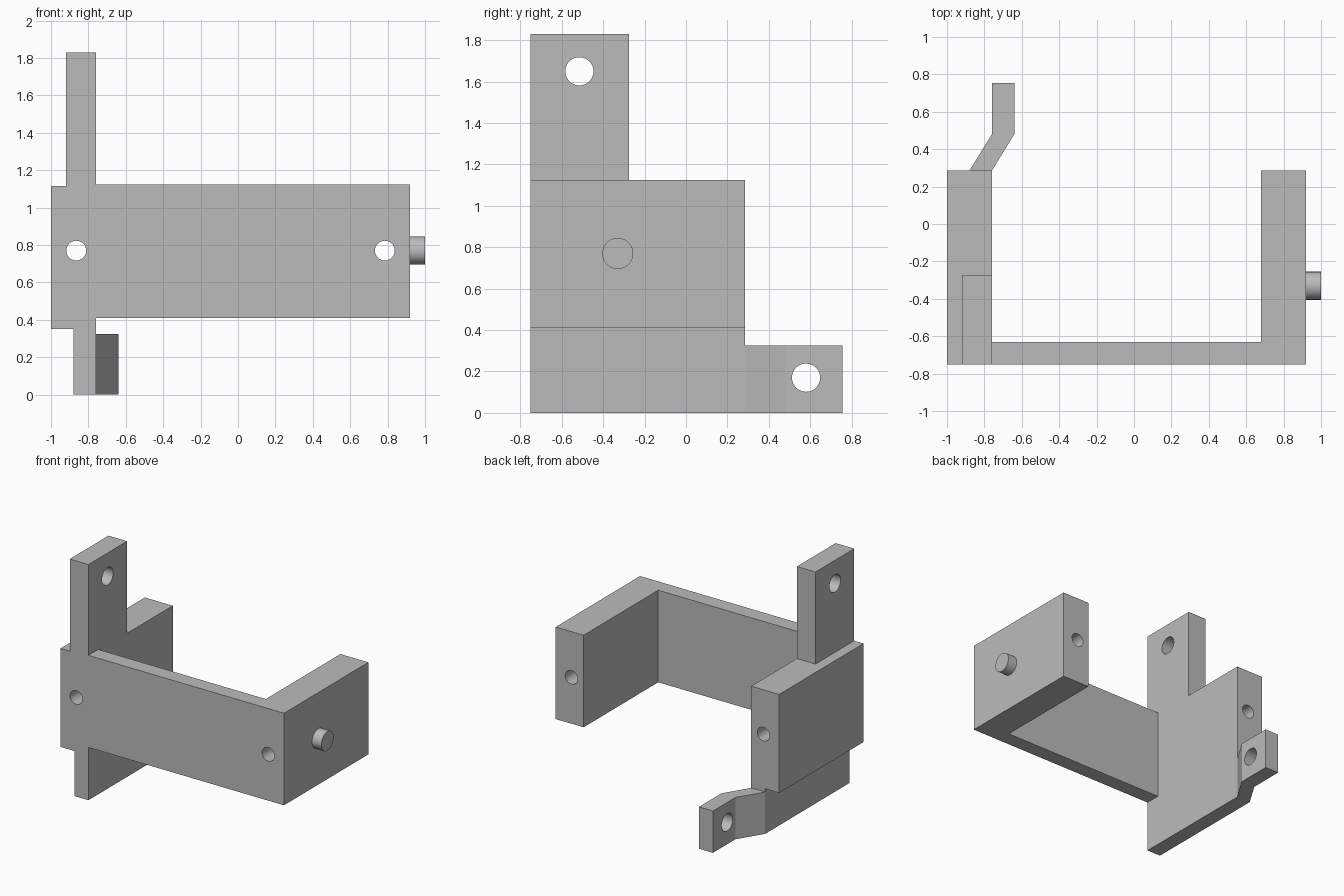
import bpy, bmesh, math
from mathutils import Matrix

default = bpy.data.objects.get("Cube")
if default:
    bpy.data.objects.remove(default, do_unlink=True)

grey = bpy.data.materials.new("plain grey")
grey.use_nodes = True
GREY = (0.5, 0.5, 0.5, 1)
grey.diffuse_color = GREY
grey.node_tree.nodes["Principled BSDF"].inputs["Base Color"].default_value = GREY


def make_object(name, bm):
    bmesh.ops.recalc_face_normals(bm, faces=bm.faces)
    mesh = bpy.data.meshes.new(name)
    bm.to_mesh(mesh)
    bm.free()
    mesh.materials.append(grey)
    obj = bpy.data.objects.new(name, mesh)
    bpy.context.collection.objects.link(obj)
    return obj


def prism(name, outline, bottom, top):
    """Extrude a plan outline upwards."""
    bm = bmesh.new()
    face = bm.faces.new([bm.verts.new((x, y, bottom)) for x, y in outline])
    moved = bmesh.ops.extrude_face_region(bm, geom=[face])["geom"]
    verts = [v for v in moved if isinstance(v, bmesh.types.BMVert)]
    bmesh.ops.translate(bm, verts=verts, vec=(0, 0, top - bottom))
    return make_object(name, bm)


def box(name, x0, x1, y0, y1, z0, z1):
    return prism(name, [(x0, y0), (x1, y0), (x1, y1), (x0, y1)], z0, z1)


def rod(name, axis, centre, radius, length):
    bm = bmesh.new()
    turn = Matrix.Rotation(math.pi / 2, 4, "Y" if axis == "X" else "X")
    bmesh.ops.create_cone(bm, cap_ends=True, segments=48, radius1=radius, radius2=radius,
                          depth=length, matrix=Matrix.Translation(centre) @ turn)
    return make_object(name, bm)


def combine(target, other, operation):
    mod = target.modifiers.new(operation.lower(), "BOOLEAN")
    mod.operation, mod.object, mod.solver = operation, other, "EXACT"
    bpy.context.view_layer.objects.active = target
    bpy.ops.object.modifier_apply(modifier=mod.name)
    bpy.data.objects.remove(other, do_unlink=True)


FRONT, BACK = -0.75, 0.285
INNER = -0.76            # inner face of the right-hand wall

# Front plate and left arm in one L-shaped extrusion
bracket = prism("bracket_body", [(-0.8, FRONT), (0.92, FRONT), (0.92, BACK), (0.68, BACK),
                                 (0.68, -0.63), (-0.8, -0.63)], 0.41, 1.125)

# Thick right block, upright tab and thin lower wall
combine(bracket, box("side_block", -1, INNER, FRONT, BACK, 0.35, 1.115), "UNION")
combine(bracket, box("upper_tab", -0.92, INNER, FRONT, -0.275, 1, 1.83), "UNION")
combine(bracket, box("lower_wall", -0.88, INNER, FRONT, BACK, 0, 0.5), "UNION")

# Cranked tab at the back of the lower wall
crank = [(-0.88, 0.2), (INNER, 0.2), (INNER, BACK), (-0.64, 0.48), (-0.64, 0.755),
         (INNER, 0.755), (INNER, 0.48), (-0.88, BACK)]
combine(bracket, prism("cranked_tab", crank, 0, 0.325), "UNION")

# Pivot peg on the left arm
combine(bracket, rod("pivot_peg", "X", (0.95, -0.33, 0.77), 0.075, 0.1), "UNION")

# Long screw holes through both arms, and cross holes through the two tabs
for x in (-0.865, 0.785):
    combine(bracket, rod("screw_hole", "Y", (x, -0.2, 0.77), 0.053, 1.6), "DIFFERENCE")
for x, y, z in ((-0.84, -0.515, 1.65), (-0.7, 0.58, 0.17)):
    combine(bracket, rod("tab_hole", "X", (x, y, z), 0.068, 0.3), "DIFFERENCE")

bpy.ops.object.select_all(action="DESELECT")
bracket.select_set(True)
bpy.context.view_layer.objects.active = bracket
bpy.ops.object.shade_smooth_by_angle(angle=math.radians(25))
